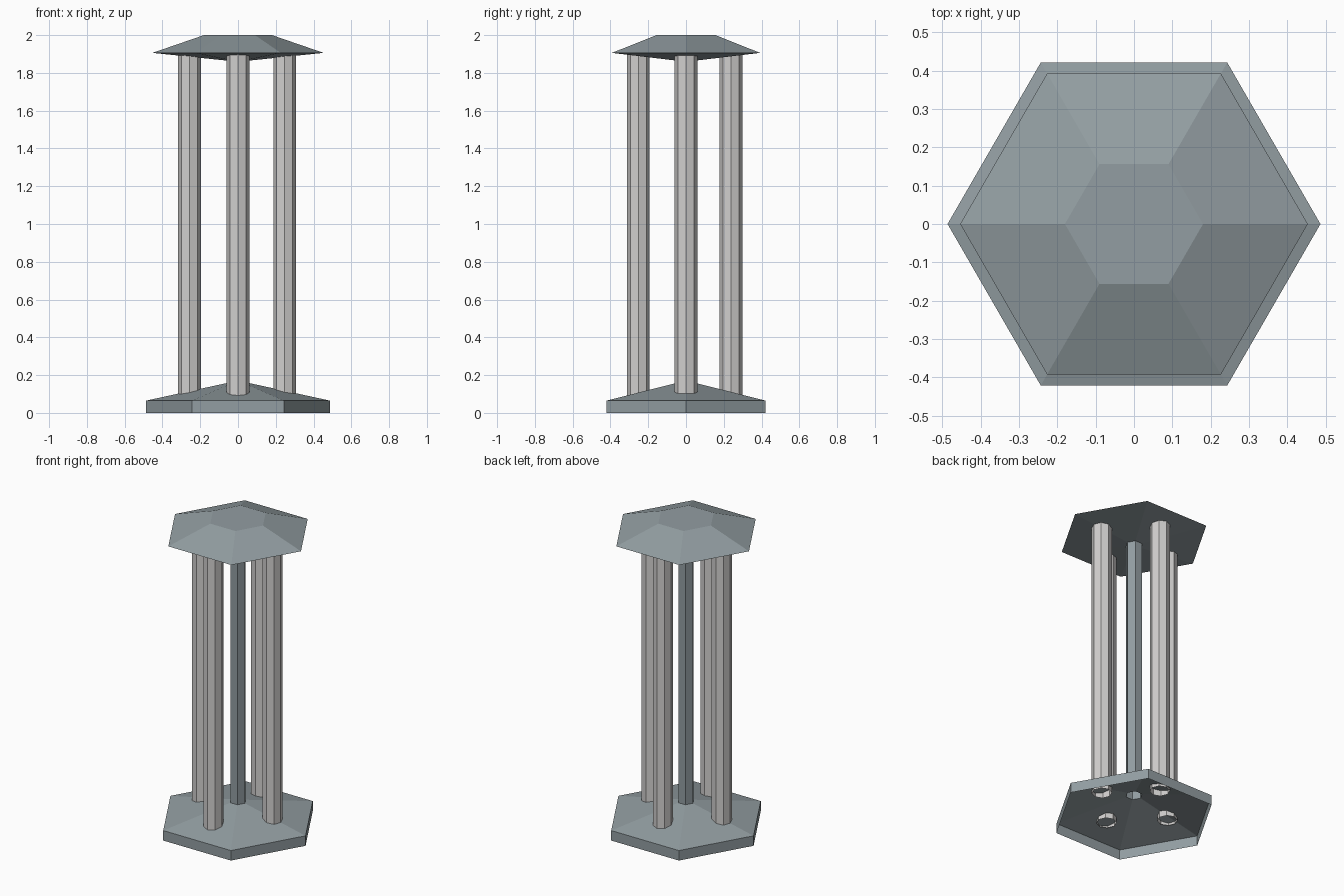
import bpy, bmesh, math

if "Cube" in bpy.data.objects:
    bpy.data.objects.remove(bpy.data.objects["Cube"])


def material(name, rgb):
    m = bpy.data.materials.new(name)
    m.diffuse_color = (*rgb, 1)
    m.use_nodes = True
    m.node_tree.nodes["Principled BSDF"].inputs["Base Color"].default_value = m.diffuse_color
    return m


blue_grey = material("blue grey metal", (0.29, 0.34, 0.36))
pale_grey = material("pale grey", (0.64, 0.63, 0.62))


def lathe(name, profile, sides, mat, centre=(0, 0), cap_top=False):
    """Join stacked rings of (radius, z) into a faceted, open-bottomed shell."""
    bm = bmesh.new()
    rings = []
    for r, z in profile:
        rings.append([bm.verts.new((r * math.cos(2 * math.pi * i / sides),
                                    r * math.sin(2 * math.pi * i / sides), z))
                      for i in range(sides)])
    for low, high in zip(rings, rings[1:]):
        for i in range(sides):
            j = (i + 1) % sides
            bm.faces.new((low[i], low[j], high[j], high[i]))
    if cap_top:
        bm.faces.new(rings[-1])
    mesh = bpy.data.meshes.new(name)
    bm.to_mesh(mesh)
    bm.free()
    mesh.materials.append(mat)
    obj = bpy.data.objects.new(name, mesh)
    obj.location = (*centre, 0)
    bpy.context.collection.objects.link(obj)
    return obj


# Hollow base, centre pole and roof as one hexagonal shell
lathe("base_pole_and_roof",
      [(0.486, 0), (0.486, 0.065), (0.05, 0.16), (0.05, 1.864),
       (0.453, 1.906), (0.18, 2.0)], 6, blue_grey, cap_top=True)

# Four open tubes around the pole
for name, pos in (("left_tube", (-0.257, 0)), ("right_tube", (0.247, 0)),
                  ("front_tube", (0, -0.252)), ("back_tube", (0, 0.238))):
    lathe(name, [(0.06, 0.085), (0.06, 1.9)], 8, pale_grey, pos)
